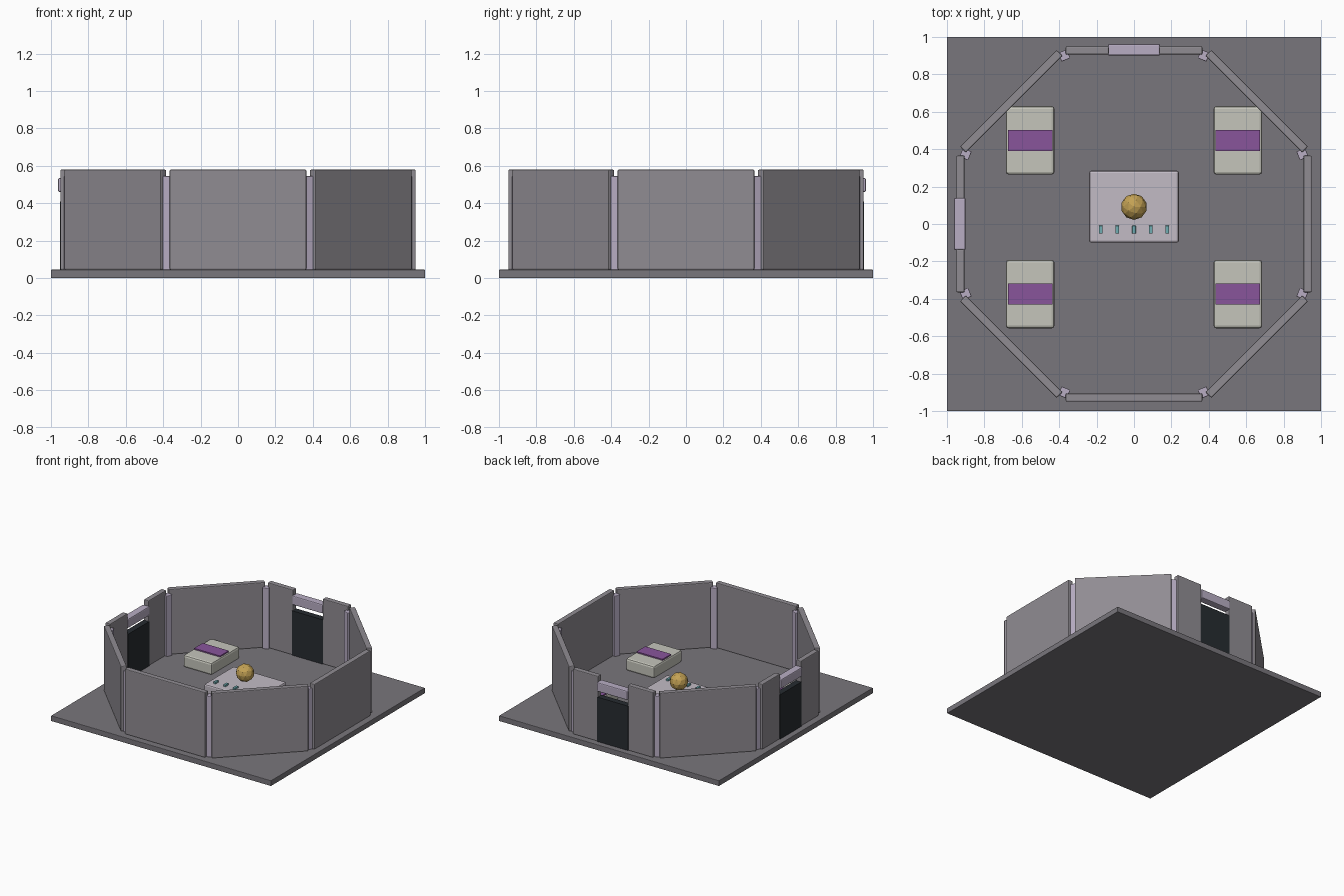
import bpy
from math import pi, cos, sin
from mathutils import Matrix, Vector

if "Cube" in bpy.data.objects:
    bpy.data.objects.remove(bpy.data.objects["Cube"])


def mat(name, rgb):
    m = bpy.data.materials.new(name)
    m.diffuse_color = (*rgb, 1)
    m.use_nodes = True
    m.node_tree.nodes["Principled BSDF"].inputs["Base Color"].default_value = m.diffuse_color
    return m


FLOOR = mat("floor_grey", (0.19, 0.18, 0.20))
WALL = mat("wall_grey", (0.28, 0.265, 0.29))
TRIM = mat("lavender", (0.48, 0.42, 0.55))
DARK = mat("dark", (0.02, 0.025, 0.03))
BED = mat("cream", (0.56, 0.56, 0.50))
PURPLE = mat("purple", (0.25, 0.09, 0.33))
DESK = mat("pale_lavender", (0.54, 0.50, 0.56))
TEAL = mat("teal", (0.16, 0.42, 0.45))
GOLD = mat("gold", (0.55, 0.36, 0.09))

FLOOR_Z = 0.045


def box(name, size, loc, m, angle=0, bevel=0.0):
    """Box centred at loc (x, y, base z), then swung about the z axis."""
    x, y, z = loc
    bpy.ops.mesh.primitive_cube_add(size=1)
    o = bpy.context.object
    o.name = name
    o.data.transform(Matrix.Diagonal((*size, 1)))
    o.location = Matrix.Rotation(angle, 3, 'Z') @ Vector((x, y, z + size[2] / 2))
    o.rotation_euler.z = angle
    o.data.materials.append(m)
    if bevel:
        b = o.modifiers.new("edge_bevel", 'BEVEL')
        b.width = bevel
        b.segments = 2
    return o


# Floor slab
box("floor", (2, 2, FLOOR_Z), (0, 0, 0), FLOOR, bevel=0.004)

# Eight-sided enclosure; the back and left sides carry doorways
R, LENGTH, THICK, HEIGHT, GAP = 0.928, 0.73, 0.044, 0.535, 0.27
for i in range(8):
    a = i * pi / 4
    if i in (0, 2):
        w = (LENGTH - GAP) / 2
        for s in (-1, 1):
            box("doorway_wall", (w, THICK, HEIGHT), (s * (GAP + w) / 2, R, FLOOR_Z),
                WALL, a, 0.006)
        box("door_panel", (GAP + 0.01, 0.05, 0.365), (0, R, FLOOR_Z), DARK, a)
        box("door_lintel", (0.28, 0.062, 0.075), (0, R + 0.003, 0.46), TRIM, a, 0.008)
    else:
        box("wall", (LENGTH, THICK, HEIGHT), (0, R, FLOOR_Z), WALL, a, 0.006)
    # Corner post
    box("corner_post", (0.05, 0.05, 0.5), (0, 0.975, FLOOR_Z), TRIM, a + pi / 8, 0.004)

# Four bunks with a purple blanket band
for x in (-0.555, 0.555):
    for y in (-0.375, 0.447):
        box("bunk", (0.26, 0.366, 0.1), (x, y, FLOOR_Z), BED, bevel=0.015)
        box("blanket", (0.236, 0.113, 0.02), (x, y, FLOOR_Z + 0.09), PURPLE)

# Central console with a row of buttons and a faceted ball
box("console", (0.48, 0.385, 0.12), (0, 0.0925, FLOOR_Z), DESK, bevel=0.012)
for i in range(-2, 3):
    box("button", (0.02, 0.043, 0.02), (i * 0.089, -0.03, 0.16), TEAL, bevel=0.003)
bpy.ops.mesh.primitive_ico_sphere_add(subdivisions=2, radius=0.07, location=(0, 0.092, 0.248))
ball = bpy.context.object
ball.name = "console_ball"
ball.data.materials.append(GOLD)
